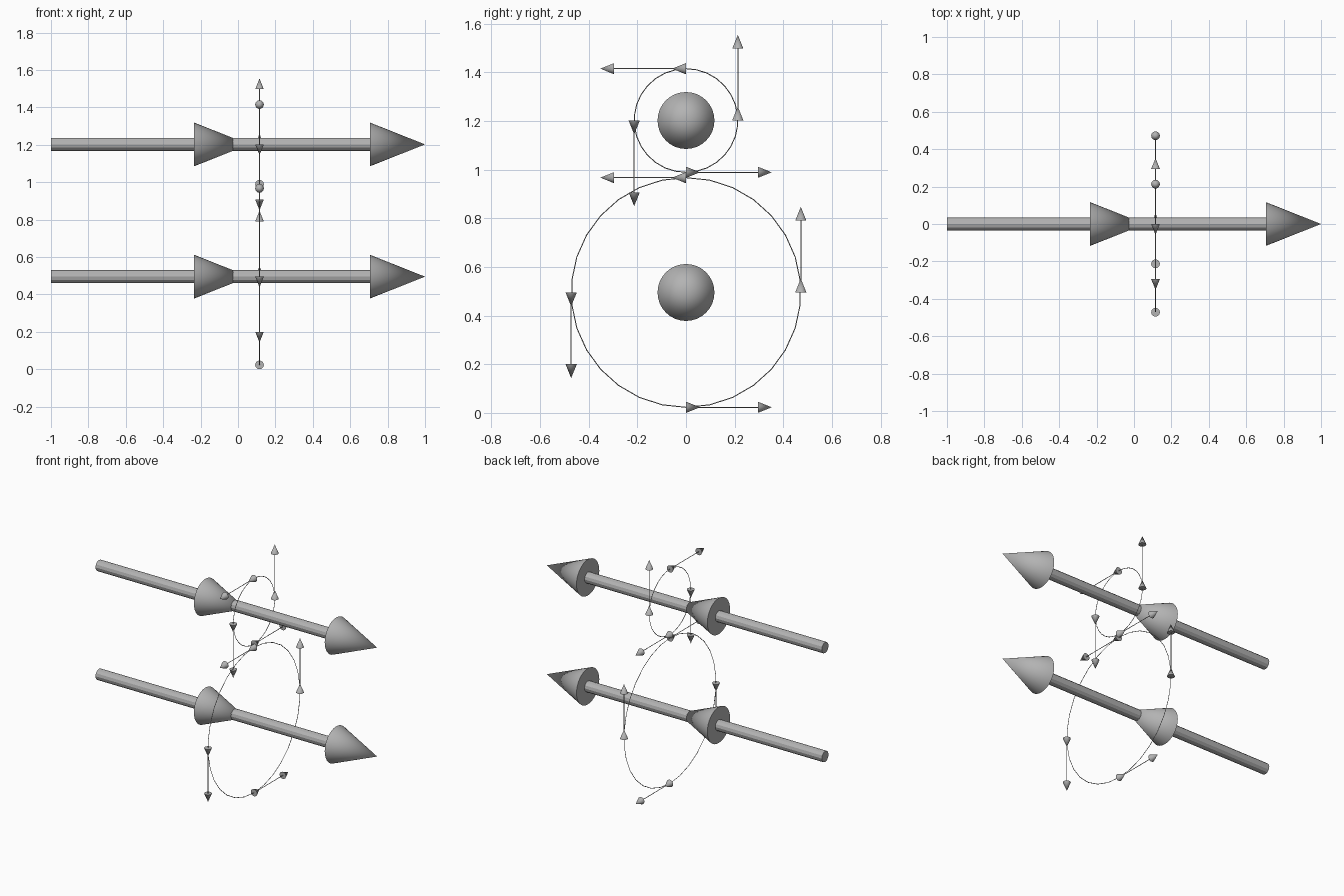
import bpy, bmesh, math
from mathutils import Vector, Matrix

cube = bpy.data.objects.get("Cube")
if cube:
    bpy.data.objects.remove(cube, do_unlink=True)

grey = bpy.data.materials.new("mid grey")
grey.use_nodes = True
colour = (0.45, 0.45, 0.45, 1)
grey.diffuse_color = colour
grey.node_tree.nodes["Principled BSDF"].inputs["Base Color"].default_value = colour


def tapered(name, start, end, r1, r2, sides, smooth=False):
    """Capped cone or cylinder running from start to end."""
    start, end = Vector(start), Vector(end)
    axis = end - start
    turn = axis.to_track_quat('Z', 'Y').to_matrix().to_4x4()
    bm = bmesh.new()
    bmesh.ops.create_cone(bm, cap_ends=True, segments=sides, radius1=r1, radius2=r2,
                          depth=axis.length,
                          matrix=Matrix.Translation((start + end) / 2) @ turn)
    mesh = bpy.data.meshes.new(name)
    bm.to_mesh(mesh)
    bm.free()
    mesh.materials.append(grey)
    obj = bpy.data.objects.new(name, mesh)
    bpy.context.collection.objects.link(obj)
    if smooth:
        bpy.ops.object.select_all(action='DESELECT')
        obj.select_set(True)
        bpy.context.view_layer.objects.active = obj
        bpy.ops.object.shade_smooth_by_angle(angle=math.radians(30))
    return obj


def arrow(name, start, direction, length, shaft_r, shaft_sides, head_r, head_len, heads):
    """Shaft with one cone per entry in heads (distance of each cone base)."""
    start, d = Vector(start), Vector(direction)
    tapered(name + "_shaft", start, start + d * (length - head_len / 2),
            shaft_r, shaft_r, shaft_sides)
    for label, at in zip(("middle", "end"), heads):
        base = start + d * at
        tapered(f"{name}_{label}_head", base, base + d * head_len, head_r, 0, 32, True)


def ring(name, x, z, radius, wire, sides=30):
    """Thin wire ring standing in the plane across the main arrows."""
    curve = bpy.data.curves.new(name, 'CURVE')
    curve.dimensions = '3D'
    curve.bevel_depth = wire
    curve.bevel_resolution = 0
    spline = curve.splines.new('POLY')
    spline.points.add(sides - 1)
    for i, p in enumerate(spline.points):
        a = math.tau * i / sides
        p.co = (x, radius * math.sin(a), z + radius * math.cos(a), 1)
    spline.use_cyclic_u = True
    curve.materials.append(grey)
    bpy.context.collection.objects.link(bpy.data.objects.new(name, curve))


RING_X = 0.115
WIRE = 0.002

for level, z, radius in (("lower", 0.495, 0.472), ("upper", 1.202, 0.213)):
    # Large straight arrow
    arrow(level + "_main_arrow", (-1, 0, z), (1, 0, 0), 2, 0.035, 12,
          0.117, 0.295, (0.765, 1.705))
    # Ring around it
    ring(level + "_ring", RING_X, z, radius, WIRE)
    # Small tangent arrows at the four quarter points
    for side, y, dz in (("top", 0, 1), ("bottom", 0, -1), ("back", 1, 0), ("front", -1, 0)):
        arrow(f"{level}_{side}_tangent", (RING_X, radius * y, z + radius * dz),
              (0, -dz, y), 0.352, WIRE, 6, 0.023, 0.057, (0, 0.295))
